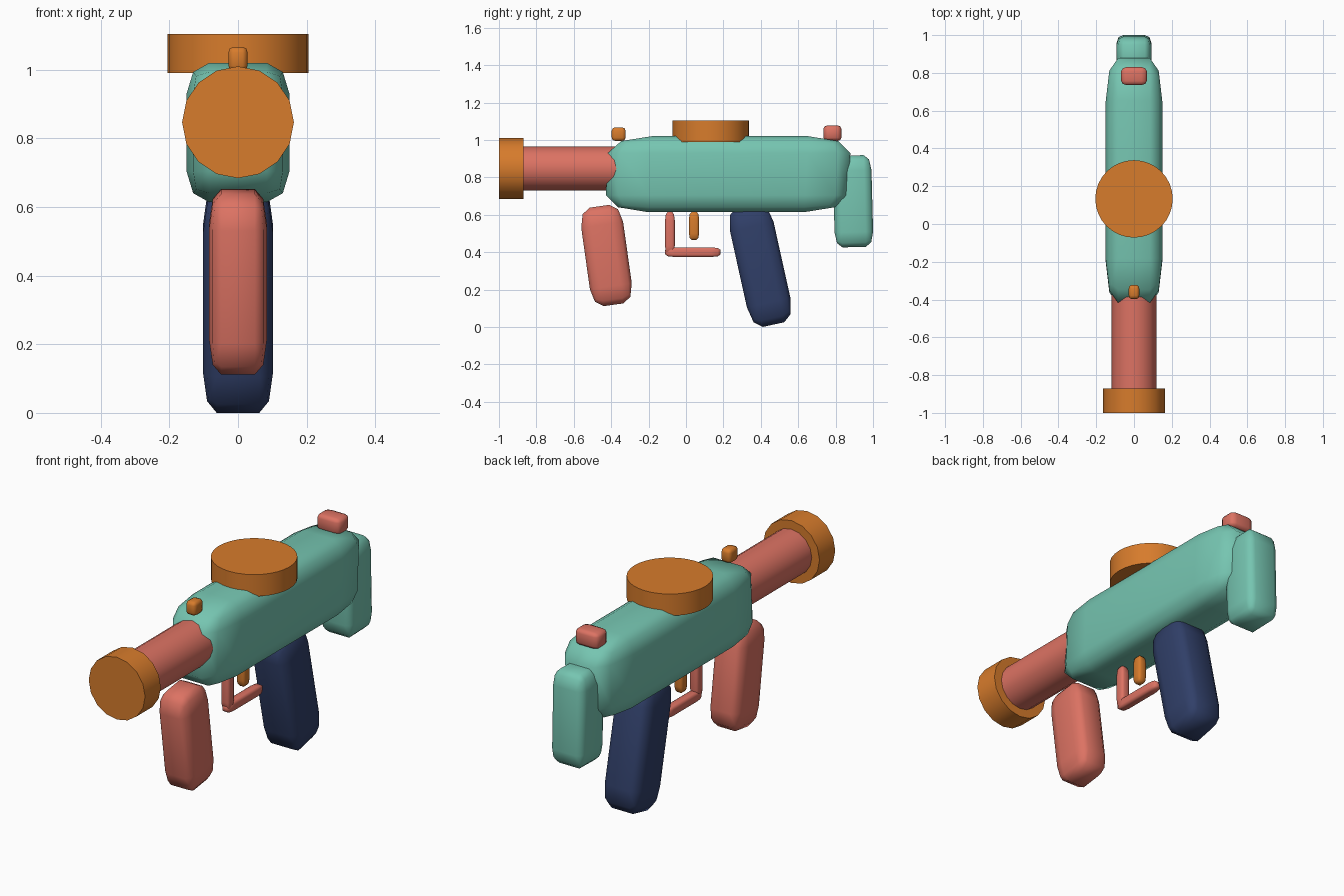
import bpy, bmesh, math
from mathutils import Matrix

if "Cube" in bpy.data.objects:
    bpy.data.objects.remove(bpy.data.objects["Cube"])


def material(name, r, g, b):
    m = bpy.data.materials.new(name)
    m.diffuse_color = (r, g, b, 1)
    m.use_nodes = True
    m.node_tree.nodes["Principled BSDF"].inputs["Base Color"].default_value = m.diffuse_color
    return m


TEAL = material("teal", 0.18, 0.56, 0.44)
CORAL = material("coral", 0.72, 0.17, 0.125)
ORANGE = material("orange", 0.68, 0.20, 0.025)
NAVY = material("navy", 0.03, 0.05, 0.14)


def finish(name, bm, mat, angle):
    me = bpy.data.meshes.new(name)
    bm.to_mesh(me)
    bm.free()
    me.materials.append(mat)
    ob = bpy.data.objects.new(name, me)
    bpy.context.collection.objects.link(ob)
    bpy.ops.object.select_all(action='DESELECT')
    ob.select_set(True)
    bpy.context.view_layer.objects.active = ob
    bpy.ops.object.shade_smooth_by_angle(angle=math.radians(angle))
    return ob


def soft_box(name, mat, centre, half, round_by, tilt=0, shear=0):
    """Rounded box with its own rounding width on each axis."""
    bm = bmesh.new()
    bmesh.ops.create_cube(bm, size=2)
    bmesh.ops.bevel(bm, geom=bm.edges[:], offset=0.5, offset_type='OFFSET',
                    segments=2, profile=0.5, affect='EDGES')
    for v in bm.verts:
        for i in range(3):
            c = v.co[i]
            size = half[i] + round_by[i] * (abs(c) - 1) / 0.5
            v.co[i] = math.copysign(size, c)
        v.co.y += shear * v.co.z
    bm.transform(Matrix.Translation(centre) @ Matrix.Rotation(math.radians(tilt), 4, 'X'))
    return finish(name, bm, mat, 60)


def cylinder(name, mat, centre, radius, depth, sides, along_y=False):
    bm = bmesh.new()
    bmesh.ops.create_cone(bm, cap_ends=True, segments=sides,
                          radius1=radius, radius2=radius, depth=depth)
    turn = Matrix.Rotation(math.pi / 2 if along_y else 0, 4, 'X')
    bm.transform(Matrix.Translation(centre) @ turn)
    return finish(name, bm, mat, 30)


# Main body and shoulder stock
soft_box("body", TEAL, (0, 0.225, 0.817), (0.15, 0.648, 0.203),
         (0.066, 0.23, 0.09), shear=0.05)
soft_box("stock", TEAL, (0, 0.893, 0.672), (0.092, 0.103, 0.245),
         (0.035, 0.04, 0.08), tilt=1.5)

# Barrel and muzzle cap
cylinder("barrel", CORAL, (0, -0.55, 0.847), 0.118, 0.70, 16, True)
cylinder("muzzle_cap", ORANGE, (0, -0.935, 0.847), 0.163, 0.13, 16, True)

# Round drum on top
cylinder("top_drum", ORANGE, (0, 0.133, 1.047), 0.205, 0.114, 32)

# Grips
soft_box("front_grip", CORAL, (0, -0.425, 0.382), (0.084, 0.113, 0.266),
         (0.035, 0.06, 0.10), tilt=8)
soft_box("rear_grip", NAVY, (0, 0.397, 0.333), (0.102, 0.119, 0.328),
         (0.040, 0.06, 0.12), tilt=12.5)

# Trigger and its guard
soft_box("trigger", ORANGE, (0, 0.043, 0.540), (0.024, 0.027, 0.075),
         (0.012, 0.014, 0.035))
soft_box("guard_post", CORAL, (0, -0.086, 0.502), (0.024, 0.026, 0.113),
         (0.012, 0.014, 0.045))
soft_box("guard_bar", CORAL, (0, 0.037, 0.400), (0.024, 0.148, 0.026),
         (0.012, 0.05, 0.014))

# Sights
soft_box("front_sight", ORANGE, (0, -0.360, 1.031), (0.028, 0.037, 0.036),
         (0.014, 0.018, 0.017))
soft_box("rear_sight", CORAL, (0, 0.783, 1.036), (0.068, 0.048, 0.042),
         (0.030, 0.022, 0.018))
